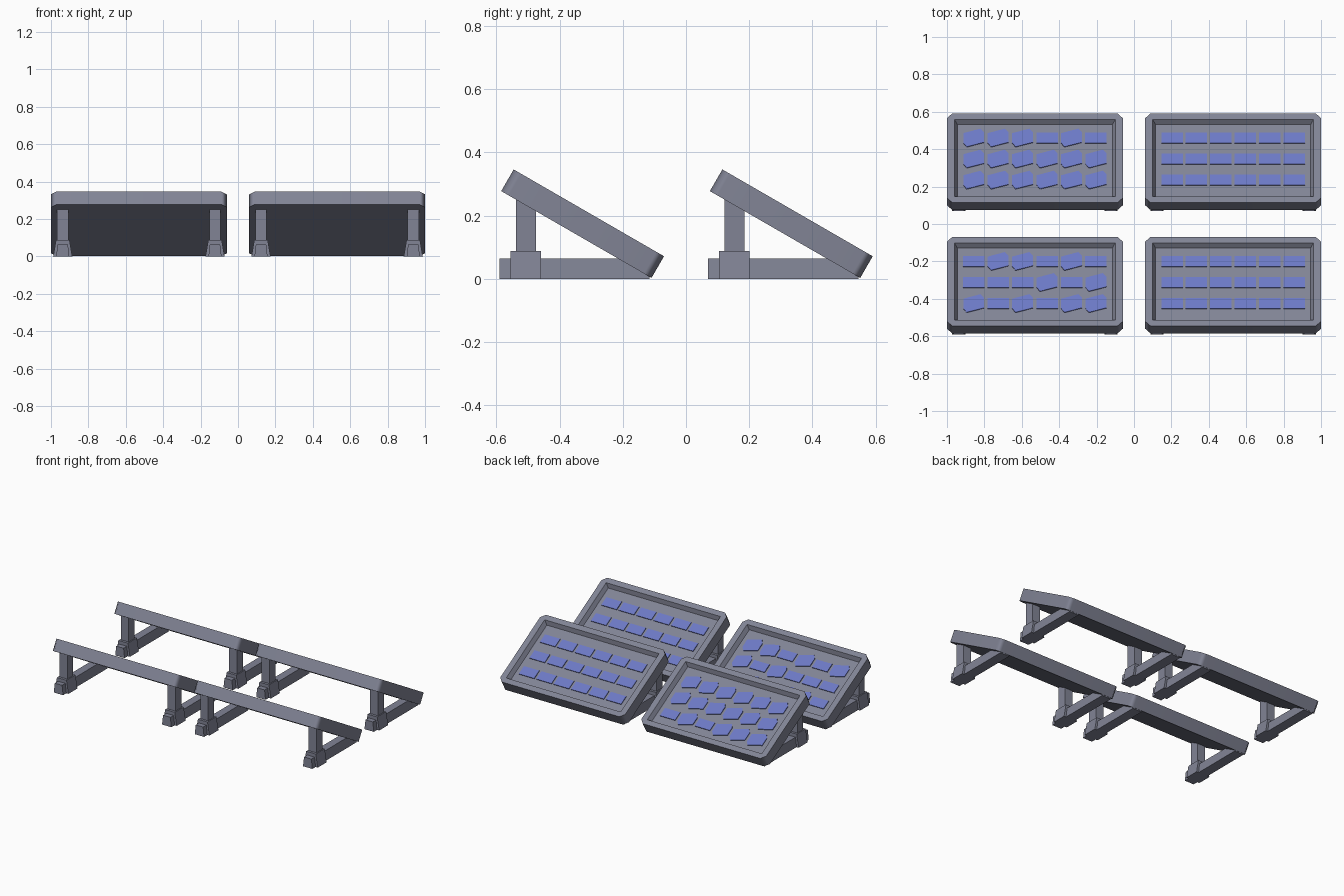
import bpy, bmesh, math
from mathutils import Matrix, Vector

if "Cube" in bpy.data.objects:
    bpy.data.objects.remove(bpy.data.objects["Cube"])


def material(name, rgb):
    m = bpy.data.materials.new(name)
    m.diffuse_color = (*rgb, 1)
    m.use_nodes = True
    m.node_tree.nodes["Principled BSDF"].inputs["Base Color"].default_value = m.diffuse_color
    return m


GREY = material("frame grey", (0.22, 0.23, 0.30))
BLUE = material("cell blue", (0.15, 0.19, 0.56))

W, L, T = 0.47, 0.2745, 0.0395       # panel half width, length, thickness
DEPTH = 0.028                        # recess depth
LEG_X = 0.407                        # leg offset from panel centre


def make_object(name, bm, mat, smooth=False):
    bmesh.ops.recalc_face_normals(bm, faces=bm.faces[:])
    me = bpy.data.meshes.new(name)
    bm.to_mesh(me)
    bm.free()
    me.materials.append(mat)
    ob = bpy.data.objects.new(name, me)
    bpy.context.collection.objects.link(ob)
    if smooth:
        bpy.ops.object.select_all(action='DESELECT')
        ob.select_set(True)
        bpy.context.view_layer.objects.active = ob
        bpy.ops.object.shade_smooth_by_angle(angle=math.radians(50))
        wn = ob.modifiers.new("weighted", 'WEIGHTED_NORMAL')
        wn.keep_sharp = True
    return ob


def rect(x, y):
    return [(-x, -y), (x, -y), (x, y), (-x, y)]


def frame_mesh(name, place):
    # tray with clipped corners and a sunken sloping-walled recess
    bm = bmesh.new()
    c = 0.028
    outline = []
    for sx, sy, swap in ((-1, -1, 0), (1, -1, 1), (1, 1, 0), (-1, 1, 1)):
        pair = [(sx * W, sy * (L - c)), (sx * (W - c), sy * L)]
        outline += pair[::-1] if swap else pair

    def ring(pts, z):
        return [bm.verts.new((x, y, z)) for x, y in pts]

    low, top = ring(outline, -T), ring(outline, T)
    lip = ring(rect(0.43, 0.238), T)
    floor = ring(rect(0.414, 0.222), T - DEPTH)
    bm.faces.new(low)
    bm.faces.new(floor)
    for i in range(8):
        j = (i + 1) % 8
        bm.faces.new((low[i], low[j], top[j], top[i]))
    for i in range(4):
        j = (i + 1) % 4
        bm.faces.new((lip[i], lip[j], floor[j], floor[i]))
        bm.faces.new((top[2 * i], top[2 * i + 1], lip[i]))
        bm.faces.new((top[2 * i + 1], top[(2 * i + 2) % 8], lip[j], lip[i]))
    bm.transform(place)
    make_object(name, bm, GREY, True)


# cell outlines: plain rectangle and skewed six-sided plate
PLAIN = rect(0.0575, 0.032)
SKEW = [(-0.056, -0.032), (-0.038, -0.056), (0.056, -0.028),
        (0.056, 0.033), (0.036, 0.056), (-0.056, 0.028)]


def cells_mesh(name, place, pattern):
    bm = bmesh.new()
    for r, row in enumerate(pattern):
        for k, kind in enumerate(row):
            cx, cy = (k - 2.5) * 0.1307, 0.009 + (1 - r) * 0.13
            pts = SKEW if kind == "S" else PLAIN
            z = T - DEPTH - 0.001
            f = bm.faces.new([bm.verts.new((cx + x, cy + y, z)) for x, y in pts])
            ext = bmesh.ops.extrude_face_region(bm, geom=[f], use_keep_orig=True)
            vs = [g for g in ext["geom"] if isinstance(g, bmesh.types.BMVert)]
            bmesh.ops.translate(bm, verts=vs, vec=(0, 0, 0.006))
    bm.transform(place)
    make_object(name, bm, BLUE)


def bar(name, x, y0, y1, z0, z1, wide, narrow):
    # straight bar along y with a trapezoid section
    bm = bmesh.new()
    prof = [(-wide / 2, z0), (wide / 2, z0), (narrow / 2, z1), (-narrow / 2, z1)]
    a, b = [[bm.verts.new((x + px, y, pz)) for px, pz in prof] for y in (y0, y1)]
    bm.faces.new(a)
    bm.faces.new(b)
    for i in range(4):
        j = (i + 1) % 4
        bm.faces.new((a[i], a[j], b[j], b[i]))
    make_object(name, bm, GREY)


# rows of each pattern run from the low edge to the high edge
ALL_PLAIN = ["PPPPPP"] * 3
PATTERNS = {
    ("left", "back"): ["SSSPSP", "SSSSSS", "SSSSSS"],
    ("left", "front"): ["PSSPSP", "PPPSPS", "SPSPSS"],
}

for side, px in (("left", -0.53), ("right", 0.53)):
    for row, dy in (("front", 0.0), ("back", 0.66)):
        tag = f"{side}_{row}"
        place = (Matrix.Translation(Vector((px, -0.327 + dy, 0.1745)))
                 @ Matrix.Rotation(math.radians(-30), 4, 'X'))
        frame_mesh(f"panel_frame_{tag}", place)
        cells_mesh(f"solar_cells_{tag}", place, PATTERNS.get((side, row), ALL_PLAIN))
        # two stands per panel: ground beam, socket and post
        for n, s in (("a", -1), ("b", 1)):
            x = px + s * LEG_X
            bar(f"ground_beam_{tag}_{n}", x, -0.59 + dy, -0.115 + dy, 0, 0.065, 0.07, 0.055)
            bar(f"socket_{tag}_{n}", x, -0.555 + dy, -0.459 + dy, 0, 0.088, 0.102, 0.072)
            bar(f"post_{tag}_{n}", x, -0.538 + dy, -0.475 + dy, 0.05, 0.252, 0.06, 0.06)
